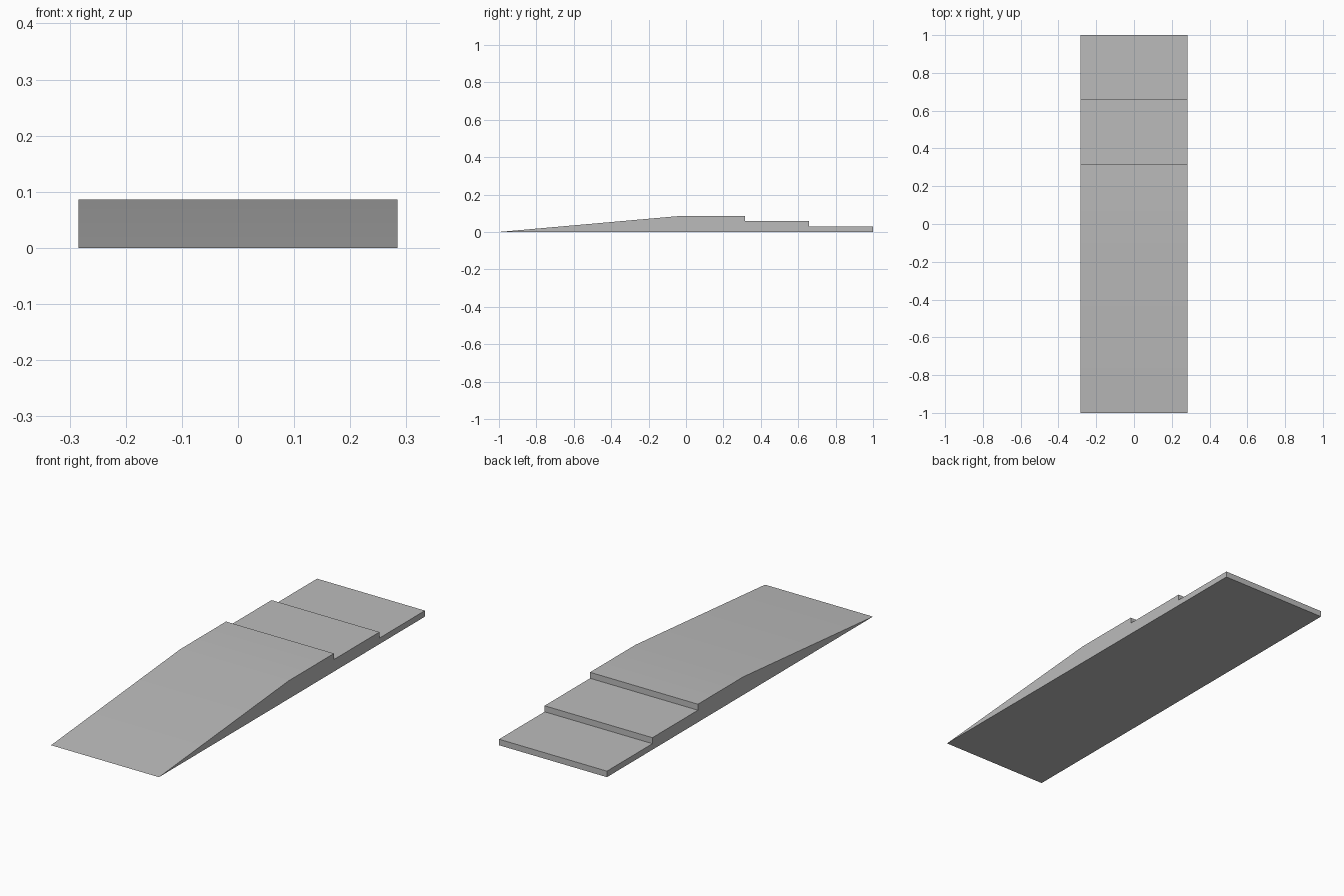
import bpy
import bmesh

cube = bpy.data.objects.get("Cube")
if cube:
    bpy.data.objects.remove(cube, do_unlink=True)

HALF_WIDTH = 0.284
HEIGHT = 0.086
TREAD = 0.342
STEPS = 3

# Single neutral grey
grey = bpy.data.materials.new("plain_grey")
grey.use_nodes = True
colour = (0.5, 0.5, 0.5, 1)
grey.diffuse_color = colour
grey.node_tree.nodes["Principled BSDF"].inputs["Base Color"].default_value = colour

# Side profile (y, z): ramp rising from the front, then treads stepping down to the back
profile = [(-1, 0)]
for i in range(STEPS):
    z = HEIGHT * (STEPS - i) / STEPS
    back = 1 - TREAD * (STEPS - 1 - i)
    profile += [(back - TREAD, z), (back, z)]
profile.append((1, 0))

# Extrude the profile across the width
bm = bmesh.new()
side = bm.faces.new([bm.verts.new((-HALF_WIDTH, y, z)) for y, z in profile])
extruded = bmesh.ops.extrude_face_region(bm, geom=[side])
verts = [g for g in extruded["geom"] if isinstance(g, bmesh.types.BMVert)]
bmesh.ops.translate(bm, verts=verts, vec=(2 * HALF_WIDTH, 0, 0))
bmesh.ops.recalc_face_normals(bm, faces=bm.faces)

mesh = bpy.data.meshes.new("stepped_ramp")
bm.to_mesh(mesh)
bm.free()
mesh.materials.append(grey)
ramp = bpy.data.objects.new("stepped_ramp", mesh)
bpy.context.collection.objects.link(ramp)

# Soften only the shallow crest between ramp and top tread
bpy.context.view_layer.objects.active = ramp
ramp.select_set(True)
bpy.ops.object.shade_smooth_by_angle()
